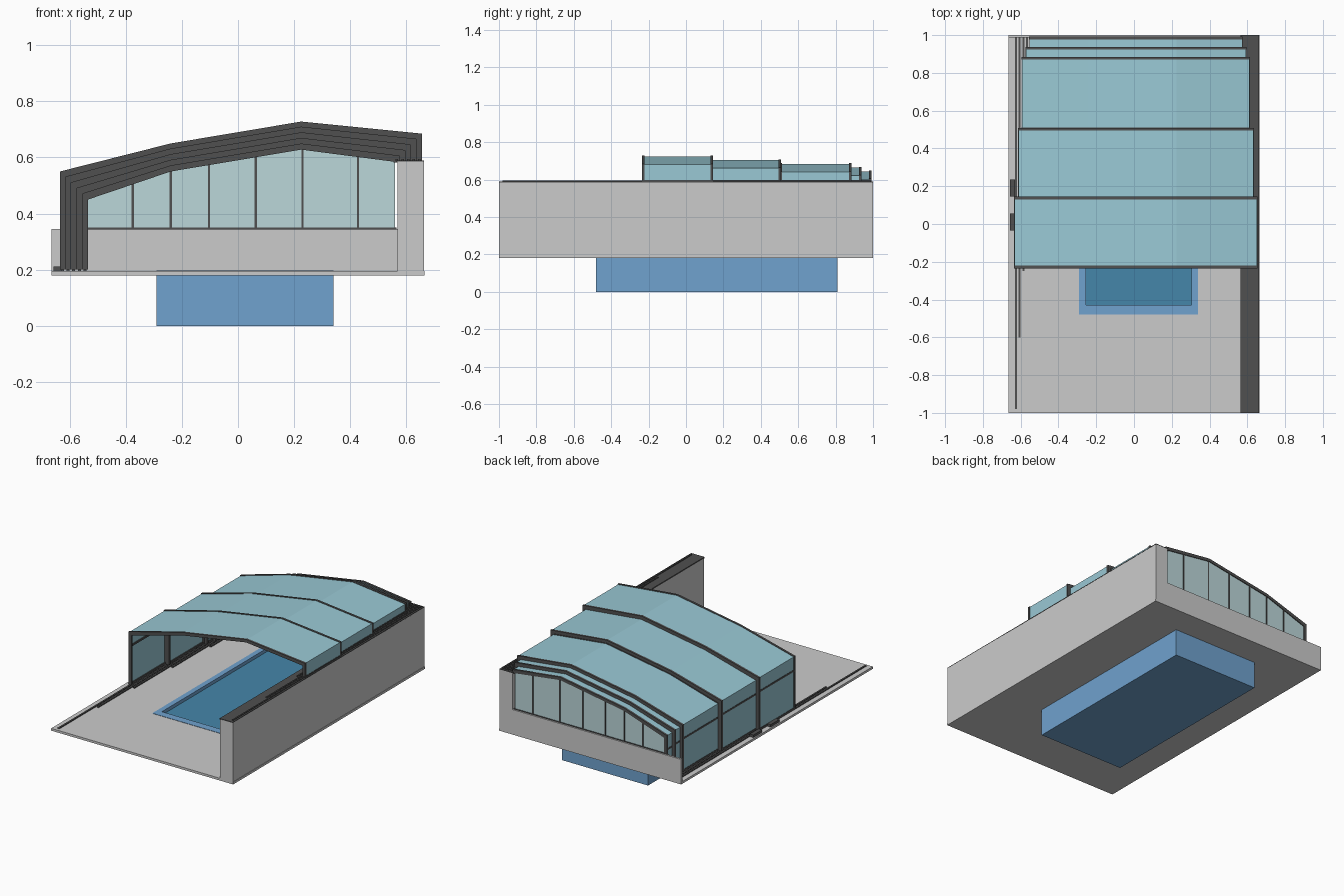
import bpy, bmesh

if "Cube" in bpy.data.objects:
    bpy.data.objects.remove(bpy.data.objects["Cube"])


def mat(name, col):
    m = bpy.data.materials.new(name)
    m.diffuse_color = col
    m.use_nodes = True
    m.node_tree.nodes["Principled BSDF"].inputs["Base Color"].default_value = m.diffuse_color
    return m


DARK = mat("dark_metal", (0.08, 0.08, 0.08, 1))
GLASS = mat("glazing", (0.32, 0.58, 0.66, 0.8))
CLEAR = mat("clear_glazing", (0.5, 0.68, 0.7, 0.6))
BLUE = mat("pool_lining", (0.16, 0.36, 0.62, 1))
WATER = mat("water", (0.06, 0.24, 0.4, 1))


def finish(name, bm, m=None):
    bmesh.ops.recalc_face_normals(bm, faces=bm.faces)
    me = bpy.data.meshes.new(name)
    bm.to_mesh(me)
    bm.free()
    if m:
        me.materials.append(m)
    ob = bpy.data.objects.new(name, me)
    bpy.context.collection.objects.link(ob)
    return ob


def box(name, x, y, z, m=None):
    bm = bmesh.new()
    bmesh.ops.create_cube(bm, size=1)
    for v in bm.verts:
        for i, (a, b) in enumerate((x, y, z)):
            v.co[i] = (a + b) / 2 + v.co[i] * (b - a)
    return finish(name, bm, m)


def ring_slab(name, outer, inner, z, m=None):
    # rectangular slab with a rectangular opening
    bm = bmesh.new()

    def loop(r, h):
        x0, x1, y0, y1 = r
        return [bm.verts.new(p) for p in ((x0, y0, h), (x1, y0, h), (x1, y1, h), (x0, y1, h))]
    loops = [loop(outer, z[0]), loop(outer, z[1]), loop(inner, z[1]), loop(inner, z[0])]
    for k in range(4):
        a, b = loops[k], loops[(k + 1) % 4]
        for i in range(4):
            j = (i + 1) % 4
            bm.faces.new((a[i], a[j], b[j], b[i]))
    return finish(name, bm, m)


def profile(o):
    # enclosure cross-section shrunk by o
    return [(-0.635 + o, 0.2), (-0.635 + o, 0.55 - o), (-0.24, 0.65 - o),
            (0.225, 0.728 - o), (0.655 - o, 0.685 - o), (0.655 - o, 0.582)]


def shell(name, o0, o1, y0, y1, m):
    # band between two offset profiles, extruded along y
    bm = bmesh.new()
    poly = profile(o0) + profile(o1)[::-1]
    rows = [[bm.verts.new((x, y, z)) for x, z in poly] for y in (y0, y1)]
    n = len(poly)
    for i in range(n):
        j = (i + 1) % n
        bm.faces.new((rows[0][i], rows[0][j], rows[1][j], rows[1][i]))
    for r in rows:
        for i in range(n // 2 - 1):
            bm.faces.new((r[i], r[i + 1], r[n - 2 - i], r[n - 1 - i]))
    return finish(name, bm, m)


# Deck, walls and pool
POOL = (-0.29, 0.34, -0.48, 0.81)
INNER = (-0.255, 0.305, -0.43, 0.76)
ring_slab("deck", (-0.665, 0.665, -1, 1), POOL, (0.18, 0.195))
box("side_wall", (0.568, 0.662), (-1, 1), (0.18, 0.585))
box("wall_cap", (0.565, 0.662), (-1, 1), (0.582, 0.59), DARK)
box("back_wall", (-0.665, 0.57), (0.987, 1), (0.18, 0.345))
ring_slab("pool_walls", POOL, INNER, (0.015, 0.197), BLUE)
box("pool_floor", POOL[:2], POOL[2:], (0, 0.016), BLUE)
box("water_surface", INNER[:2], INNER[2:], (0.165, 0.175), WATER)

# Five telescoping glazed segments with their rails
spans = [(-0.235, 0.145), (0.13, 0.508), (0.498, 0.885), (0.56, 0.938), (0.615, 0.992)]
rail_start = [-0.98, -0.6, -0.25, 0.12, 0.49]
for i, (y0, y1) in enumerate(spans):
    o = 0.02 * i
    n = str(i + 1)
    shell("glazing_" + n, o + 0.003, o + 0.008, y0 + 0.005, y1 - 0.005, GLASS)
    shell("front_frame_" + n, o, o + 0.02, y0, y0 + 0.014, DARK)
    shell("rear_frame_" + n, o, o + 0.02, y1 - 0.014, y1, DARK)
    xl, xr = -0.635 + o, 0.655 - o
    for part, z in (("sill", 0.2), ("mid_bar", 0.45 - o)):
        box(part + "_" + n, (xl + 0.001, xl + 0.014), (y0, y1), (z, z + 0.012), DARK)
    box("wall_sill_" + n, (xr - 0.014, xr - 0.001), (y0, y1), (0.588, 0.598), DARK)
    box("floor_rail_" + n, (xl + 0.004, xl + 0.015), (rail_start[i], 0.987), (0.194, 0.201), DARK)
    box("wall_rail_" + n, (xr - 0.013, xr - 0.004), (rail_start[i], 0.99), (0.588, 0.595), DARK)

# Floor locks beside the left rail
for k, y in enumerate((-0.035, 0.145)):
    box("floor_lock_%d" % (k + 1), (-0.657, -0.63), (y, y + 0.09), (0.195, 0.212), DARK)

# Glazed end wall above the back wall
bm = bmesh.new()
p = profile(0.095)[1:5]
pts = [(p[0][0], 0.345)] + p + [(p[-1][0], 0.345)]
face = bm.faces.new([bm.verts.new((x, 0.981, z)) for x, z in pts])
ext = bmesh.ops.extrude_face_region(bm, geom=[face])["geom"]
bmesh.ops.translate(bm, verts=[v for v in ext if isinstance(v, bmesh.types.BMVert)], vec=(0, 0.006, 0))
finish("end_glazing", bm, CLEAR)


def roof_z(x):
    for (xa, za), (xb, zb) in zip(p, p[1:]):
        if xa <= x <= xb:
            return za + (zb - za) * (x - xa) / (xb - xa)


for k, x in enumerate((-0.375, -0.24, -0.103, 0.063, 0.23, 0.428)):
    box("mullion_%d" % (k + 1), (x - 0.004, x + 0.004), (0.977, 0.991), (0.345, roof_z(x)), DARK)
box("end_sill", (-0.535, 0.565), (0.977, 0.991), (0.343, 0.35), DARK)
